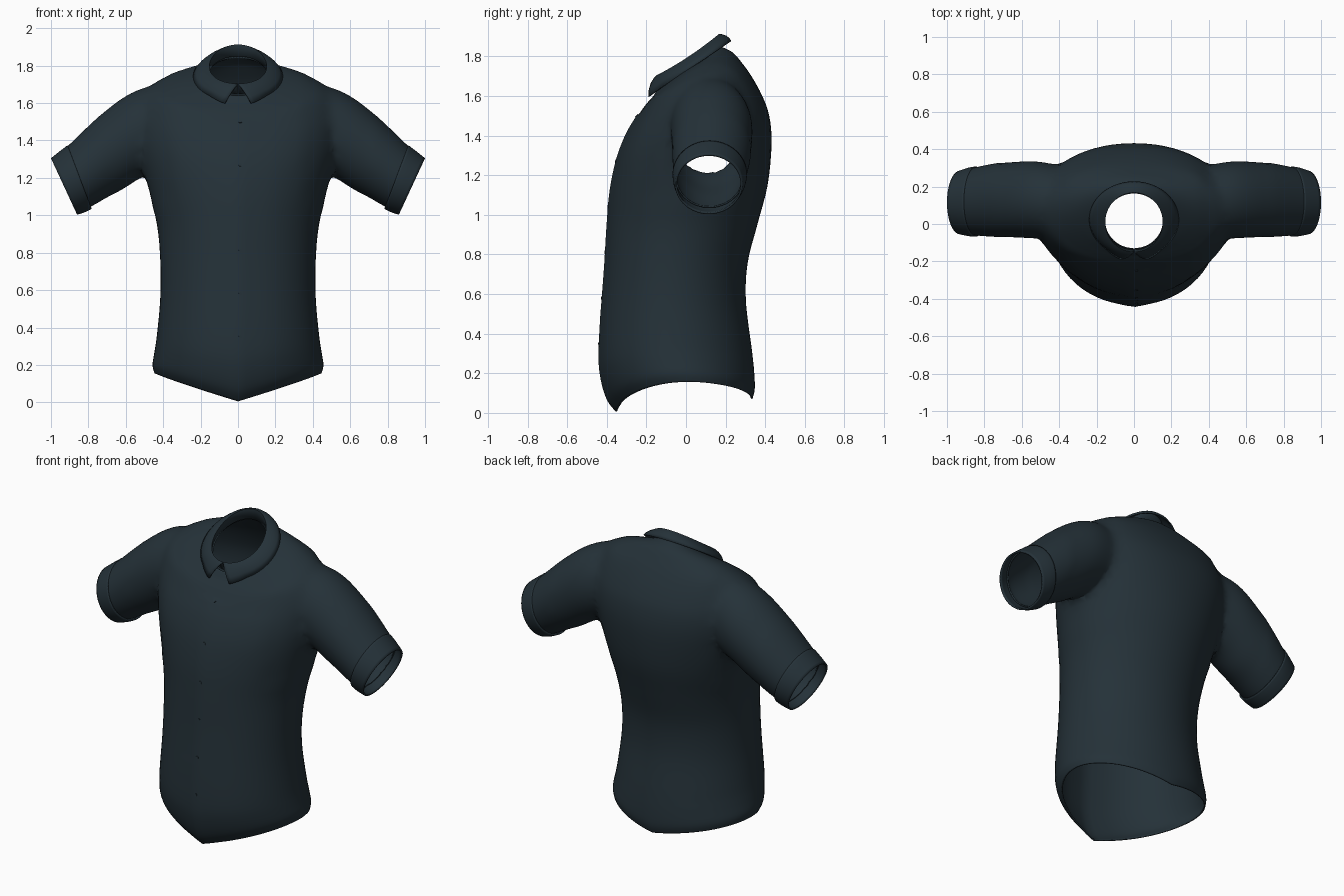
import bpy, bmesh, math
from mathutils import Vector
from mathutils.bvhtree import BVHTree

if "Cube" in bpy.data.objects:
    bpy.data.objects.remove(bpy.data.objects["Cube"])

cloth = bpy.data.materials.new("dark slate cloth")
color = (0.018, 0.031, 0.040, 1)
cloth.diffuse_color = color
cloth.use_nodes = True
cloth.node_tree.nodes["Principled BSDF"].inputs["Base Color"].default_value = color
SIDES = 64


def densify(rows, n=4):
    """Catmull-Rom interpolation of section parameters."""
    out = []
    for i in range(len(rows) - 1):
        p0, p1, p2, p3 = (rows[max(0, min(len(rows) - 1, i + k))] for k in (-1, 0, 1, 2))
        for t in (j / n for j in range(n)):
            out.append([0.5 * (2 * b + (c - a) * t + (2 * a - 5 * b + 4 * c - d) * t * t
                               + (3 * b - a - 3 * c + d) * t ** 3)
                        for a, b, c, d in zip(p0, p1, p2, p3)])
    return out + [list(rows[-1])]


def loft(name, rings, closed=True, capped=False):
    bm = bmesh.new()
    vs = [[bm.verts.new(p) for p in ring] for ring in rings]
    n = len(rings[0])
    for a, b in zip(vs, vs[1:]):
        for i in range(n if closed else n - 1):
            j = (i + 1) % n
            bm.faces.new((a[i], a[j], b[j], b[i]))
    if capped:
        bm.faces.new(vs[0])
        bm.faces.new(vs[-1])
    bmesh.ops.recalc_face_normals(bm, faces=bm.faces)
    me = bpy.data.meshes.new(name)
    bm.to_mesh(me)
    bm.free()
    me.materials.append(cloth)
    ob = bpy.data.objects.new(name, me)
    bpy.context.collection.objects.link(ob)
    return ob


def activate(ob):
    bpy.ops.object.select_all(action='DESELECT')
    ob.select_set(True)
    bpy.context.view_layer.objects.active = ob


def finish(ob, thick, offset=-1):
    activate(ob)
    bpy.ops.object.shade_smooth_by_angle(angle=math.radians(50))
    mod = ob.modifiers.new("cloth thickness", 'SOLIDIFY')
    mod.thickness, mod.offset = thick, offset


def power(v, e):
    return math.copysign(abs(v) ** e, v)


def torso_ring(row):
    zf, yf, zb, yb, w, lift, e = row
    pts = []
    for i in range(SIDES):
        a = 2 * math.pi * i / SIDES
        c, s = power(math.cos(a), 2 / e), power(math.sin(a), 2 / e)
        t = (s + 1) / 2
        pts.append((w * c, yf + (yb - yf) * t, zf + (zb - zf) * t + lift * c * c))
    return pts


def sleeve_ring(row, side):
    tx, tz, bx, bz, yc, hy = row
    pts = []
    for i in range(SIDES):
        a = 2 * math.pi * i / SIDES
        t = (math.cos(a) + 1) / 2
        pts.append((side * (bx + (tx - bx) * t), yc + hy * math.sin(a), bz + (tz - bz) * t))
    return pts


# Torso: front z, front y, back z, back y, half width, side lift, roundness
torso = [
    (.16, -.345, .16, .335, .447, 0, 2), (.20, -.390, .20, .347, .457, 0, 2),
    (.27, -.422, .27, .344, .447, 0, 2), (.36, -.434, .36, .332, .434, 0, 2),
    (.55, -.420, .55, .303, .416, 0, 2), (.75, -.405, .75, .310, .415, 0, 2),
    (.95, -.393, .95, .360, .433, 0, 2), (1.12, -.378, 1.15, .412, .480, 0, 2),
    (1.28, -.345, 1.36, .432, .520, 0, 2.1), (1.40, -.300, 1.50, .420, .530, 0, 2.2),
    (1.48, -.255, 1.60, .385, .525, .02, 2.2), (1.54, -.215, 1.70, .330, .485, .05, 2.2),
    (1.575, -.187, 1.77, .280, .410, .04, 2.1), (1.60, -.165, 1.82, .235, .300, .03, 2),
    (1.64, -.140, 1.85, .175, .165, 0, 2)]
body = loft("shirt_body", [torso_ring(r) for r in densify(torso)], capped=True)

# Sleeves: top x, top z, bottom x, bottom z, centre y, half depth
sleeve = [
    (.28, 1.64, .34, 1.30, .11, .17), (.42, 1.69, .43, 1.24, .12, .20),
    (.54, 1.672, .53, 1.195, .13, .208), (.66, 1.60, .61, 1.14, .13, .203),
    (.78, 1.495, .69, 1.10, .128, .197), (.92, 1.36, .79, 1.045, .12, .18),
    (.95, 1.33, .815, 1.035, .118, .168)]
cuff = [(.912, 1.374, .782, 1.034, .12, .188), (.95, 1.345, .815, 1.018, .118, .183),
        (1.0, 1.305, .86, 1.003, .115, .170)]
for side, label in ((1, "left"), (-1, "right")):
    arm = loft(label + "_sleeve", [sleeve_ring(r, side) for r in densify(sleeve)], capped=True)
    activate(body)
    mod = body.modifiers.new("join sleeve", 'BOOLEAN')
    mod.operation, mod.solver, mod.object = 'UNION', 'EXACT', arm
    bpy.ops.object.modifier_apply(modifier=mod.name)
    bpy.data.objects.remove(arm)
    band = loft(label + "_cuff", [sleeve_ring(r, side) for r in densify(cuff, 3)])
    finish(band, .01)

# Open the neck, hem and sleeves, soften the armholes, shape the shirt tails
bm = bmesh.new()
bm.from_mesh(body.data)
bmesh.ops.delete(bm, geom=[f for f in bm.faces if len(f.verts) > 20], context='FACES')
bmesh.ops.remove_doubles(bm, verts=bm.verts, dist=.004)
soft = [v for v in bm.verts if .36 < abs(v.co.x) < .72 and v.co.z > 1.05]
for _ in range(8):
    bmesh.ops.smooth_vert(bm, verts=soft, factor=.5, use_axis_x=True, use_axis_y=True, use_axis_z=True)
for v in bm.verts:
    x, y, z = v.co
    if z < .5:
        drop = (.155 if y < 0 else .09) * max(0, 1 - abs(x) / .455) ** .9
        v.co.z -= drop * min(1, (.5 - z) / .34)
    if y < 0 and z < 1.5:
        v.co.y -= .008 * max(0, 1 - abs(x) / .09)
bmesh.ops.recalc_face_normals(bm, faces=bm.faces)
tree = BVHTree.FromBMesh(bm)
bm.to_mesh(body.data)
bm.free()
finish(body, .008)

# Collar: inner stand, fold, and turned-down leaf with pointed tips
rows = [[], [], [], [], [], []]
steps = 56
for i in range(steps + 1):
    u = 2 * i / steps - 1
    p = math.pi * (1 - abs(u))
    sgn = 1 if u > 0 else -1
    q = .30 + p * (math.pi - .30) / math.pi
    p = max(p, .02)
    s, c = math.sin(p) * sgn, math.cos(p)
    low = Vector((.158 * s, .017 - .150 * c, 1.750 - .100 * c))
    fold = Vector((.156 * s, .010 - .160 * c, 1.805 - .105 * c - .012 * s * s))
    edge = Vector((.237 * math.sin(q) * sgn, .025 - .200 * math.cos(q), 0))
    edge.z = 1.612 + (edge.y + .17) * .665
    tip = max(0, 1 - p / .45)
    edge += Vector((0, -.022, -.018)) * tip
    out = Vector((s, -c, .5)) * .010
    rows[0].append(low)
    rows[1].append(fold)
    for k, t in enumerate((.12, .4, .7, 1)):
        rows[k + 2].append(fold.lerp(edge, t) + out * math.sin(math.pi * t))
collar = loft("collar", rows, closed=False)
finish(collar, .008, 0)

# Front buttons
for i, z in enumerate((1.5, 1.27, 1.04, .81, .58, .35)):
    hit, normal, _, _ = tree.ray_cast(Vector((.012, -2, z)), Vector((0, 1, 0)))
    if hit:
        bpy.ops.mesh.primitive_cylinder_add(vertices=16, radius=.009, depth=.006, location=hit)
        button = bpy.context.object
        button.name = "button_%d" % (i + 1)
        button.rotation_euler = normal.to_track_quat('Z', 'Y').to_euler()
        button.data.materials.append(cloth)
